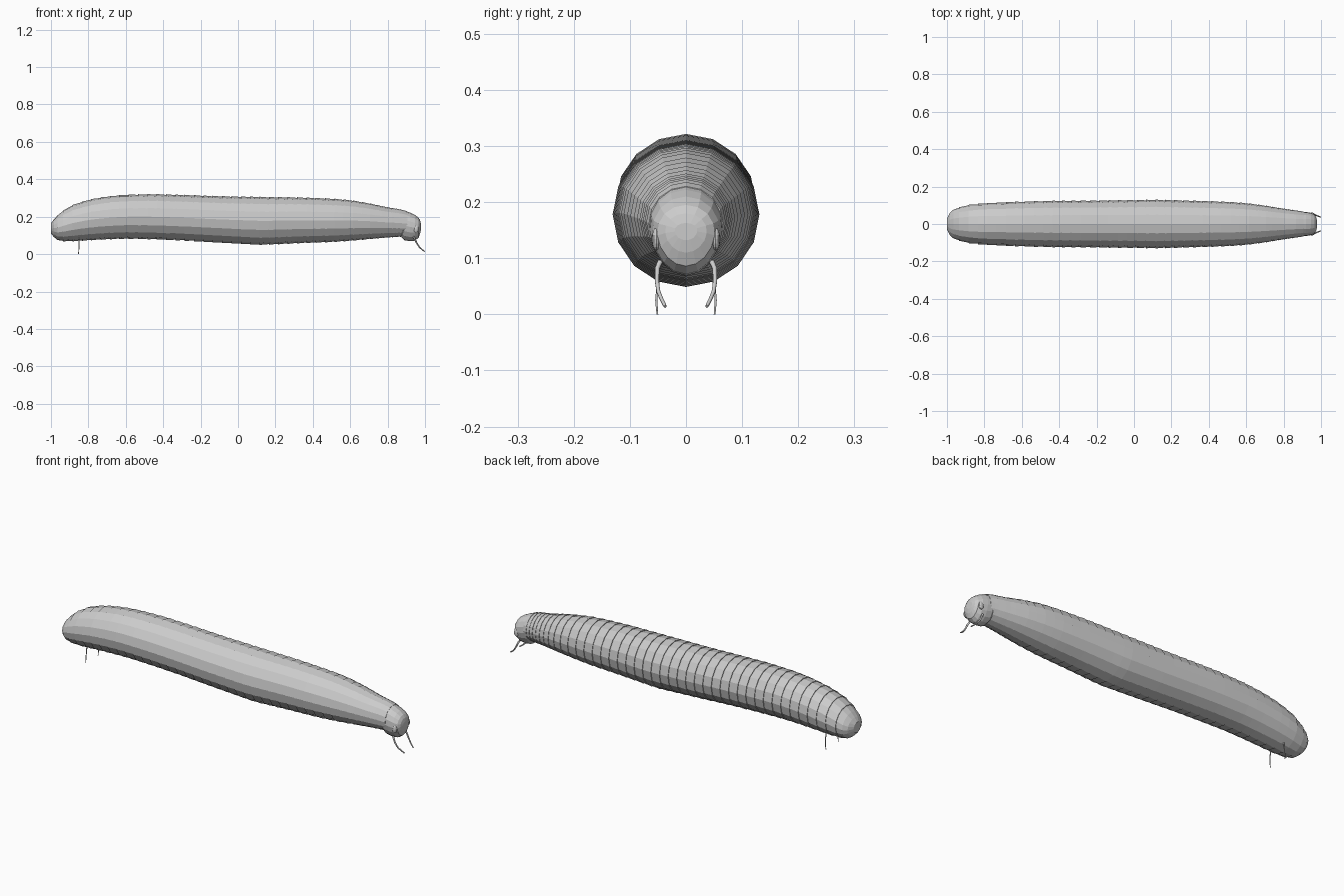
import bpy, bmesh, math

if "Cube" in bpy.data.objects:
    bpy.data.objects.remove(bpy.data.objects["Cube"])

SIDES = 16
# body outline stations: x, top z, bottom z, half width
OUTLINE = [(-1.0, .165, .11, .03), (-.985, .185, .092, .06), (-.965, .207, .075, .077),
           (-.93, .238, .067, .092), (-.88, .266, .068, .104), (-.8, .292, .073, .112),
           (-.7, .310, .078, .117), (-.6, .319, .081, .121), (-.45, .322, .078, .125),
           (-.3, .318, .072, .126), (-.1, .311, .060, .128), (.13, .307, .048, .131),
           (.35, .304, .058, .125), (.5, .298, .063, .120), (.6, .290, .070, .113),
           (.7, .273, .079, .100), (.8, .251, .088, .083), (.87, .240, .092, .073),
           (.92, .226, .095, .066)]


def outline_at(x):
    for a, b in zip(OUTLINE, OUTLINE[1:]):
        if x <= b[0]:
            f = (x - a[0]) / (b[0] - a[0])
            return [p + (q - p) * f for p, q in zip(a, b)][1:]
    return OUTLINE[-1][1:]


def loft(name, sections, taper=0.0):
    """Skin 16-sided rings (x, top, bottom, half width, scale) along x."""
    bm = bmesh.new()
    rings = []
    for x, top, bot, w, s in sections:
        mid, h = (top + bot) / 2, (top - bot) / 2
        ring = []
        for i in range(SIDES):
            a = 2 * math.pi * i / SIDES
            y = w * s * math.sin(a) * (1 + taper * math.cos(a))
            ring.append(bm.verts.new((x, y, mid + h * s * math.cos(a))))
        rings.append(ring)
    for r0, r1 in zip(rings, rings[1:]):
        for i in range(SIDES):
            j = (i + 1) % SIDES
            bm.faces.new((r0[i], r0[j], r1[j], r1[i]))
    bm.faces.new(rings[0])
    bm.faces.new(rings[-1])
    bmesh.ops.recalc_face_normals(bm, faces=bm.faces)
    me = bpy.data.meshes.new(name)
    bm.to_mesh(me)
    bm.free()
    ob = bpy.data.objects.new(name, me)
    bpy.context.collection.objects.link(ob)
    return ob


def tube(name, points, radius):
    """Thin tapering tube through (x, y, z) points."""
    cu = bpy.data.curves.new(name, 'CURVE')
    cu.dimensions = '3D'
    cu.bevel_depth = radius
    cu.bevel_resolution = 1
    cu.use_fill_caps = True
    sp = cu.splines.new('POLY')
    sp.points.add(len(points) - 1)
    for i, (p, co) in enumerate(zip(sp.points, points)):
        p.co = (*co, 1)
        p.radius = 1 - .4 * i / (len(points) - 1)
    ob = bpy.data.objects.new(name, cu)
    bpy.context.collection.objects.link(ob)


# tail plug, then overlapping plates whose rear edges stand proud
sections = [(x, *outline_at(x), 1.0) for x in (-1.0, -.985, -.965)]
x = -.935
sections.append((x, *outline_at(x), .965))
while x < .9:
    step = .05 if x < .6 else max(.02, .05 - .13 * (x - .6))
    sections.append((x, *outline_at(x), 1.0))
    x = min(x + step, .905)
    sections.append((x, *outline_at(x), .97))
loft("segmented_body", sections)

# head, narrower toward the mouth
loft("head", [(.875, .230, .090, .062, 1), (.89, .232, .074, .066, 1), (.92, .222, .069, .064, 1),
              (.945, .210, .072, .060, 1), (.965, .195, .086, .051, 1),
              (.974, .180, .110, .037, 1), (.978, .163, .132, .020, 1)], .1)

for side, label in ((-1, "right"), (1, "left")):
    # eyes
    bpy.ops.mesh.primitive_uv_sphere_add(segments=12, ring_count=8, radius=1,
                                         location=(.952, side * .053, .134))
    eye = bpy.context.object
    eye.name = label + "_eye"
    eye.scale = (.014, .008, .020)
    # antennae curving down and forward
    tube(label + "_antenna", [(.938, side * .046, .094), (.945, side * .051, .082),
                              (.955, side * .052, .060), (.968, side * .049, .040),
                              (.982, side * .043, .026), (.998, side * .037, .014)], .005)
    # rear legs
    tube(label + "_rear_leg", [(-.850, side * .046, .085), (-.850, side * .050, .055),
                               (-.851, side * .053, .025), (-.853, side * .051, 0)], .003)
